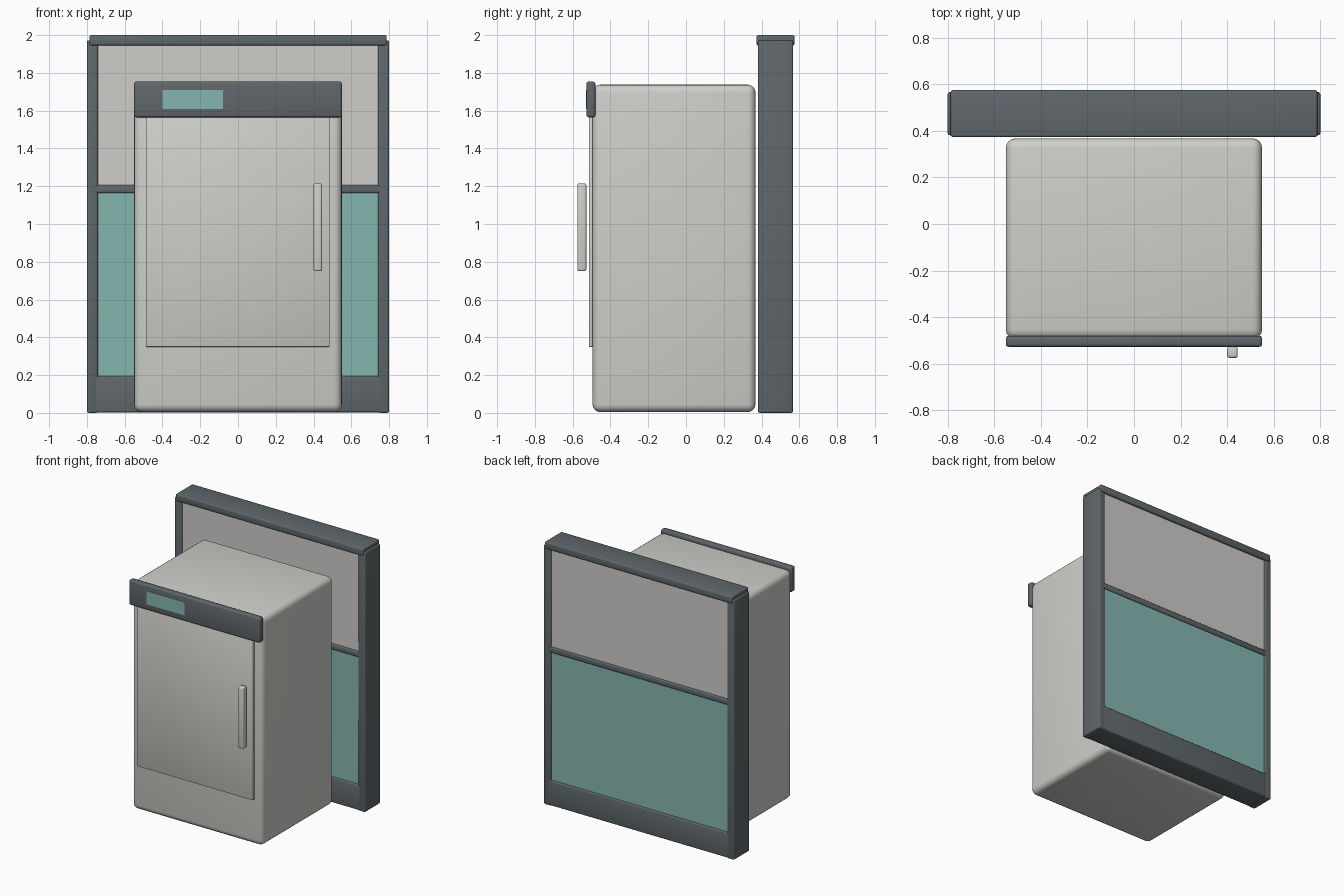
import bpy, math

if "Cube" in bpy.data.objects:
    bpy.data.objects.remove(bpy.data.objects["Cube"])


def mat(name, r, g, b):
    m = bpy.data.materials.new(name)
    m.diffuse_color = (r, g, b, 1)
    m.use_nodes = True
    m.node_tree.nodes["Principled BSDF"].inputs["Base Color"].default_value = m.diffuse_color
    return m


SHELL = mat("light grey enamel", 0.62, 0.63, 0.59)
PANEL = mat("warm grey panel", 0.62, 0.61, 0.585)
DARK = mat("dark slate trim", 0.115, 0.135, 0.145)
TEAL = mat("teal glass", 0.235, 0.47, 0.435)


def box(name, m, x, y, z, bevel=0.0, seg=3):
    """Box from (min, max) ranges, with optional rounded edges."""
    lo, hi = zip(x, y, z)
    bpy.ops.mesh.primitive_cube_add(size=1, location=[(a + b) / 2 for a, b in zip(lo, hi)])
    ob = bpy.context.object
    ob.name = name
    ob.scale = [b - a for a, b in zip(lo, hi)]
    bpy.ops.object.transform_apply(location=False, rotation=False, scale=True)
    ob.data.materials.append(m)
    if bevel:
        b = ob.modifiers.new("round edges", "BEVEL")
        b.width, b.segments = bevel, seg
        bpy.ops.object.modifier_apply(modifier=b.name)
        bpy.ops.object.shade_smooth_by_angle(angle=math.radians(35))
    return ob


# Appliance body
box("body", SHELL, (-0.55, 0.55), (-0.495, 0.368), (0.004, 1.738), 0.042, 4)
box("door", SHELL, (-0.487, 0.485), (-0.514, -0.48), (0.35, 1.60), 0.004, 2)
box("handle", SHELL, (0.40, 0.445), (-0.575, -0.528), (0.75, 1.215), 0.01)
box("control_panel", DARK, (-0.55, 0.55), (-0.527, -0.48), (1.565, 1.754), 0.012)
box("display", TEAL, (-0.40, -0.08), (-0.529, -0.522), (1.61, 1.71))

# Frame standing behind the appliance
for side, s in (("left", -1), ("right", 1)):
    box(side + "_post", DARK, sorted((s * 0.80, s * 0.742)), (0.381, 0.567), (0, 1.972), 0.01)
box("top_rail", DARK, (-0.787, 0.787), (0.373, 0.575), (1.945, 2.0), 0.01)
box("middle_rail", DARK, (-0.77, 0.77), (0.381, 0.567), (1.163, 1.207), 0.01)
box("bottom_rail", DARK, (-0.77, 0.77), (0.381, 0.567), (0.003, 0.195), 0.01)

# Infill panels, nearly flush with the frame
box("upper_panel", PANEL, (-0.76, 0.76), (0.392, 0.556), (1.19, 1.96))
box("lower_panel", TEAL, (-0.76, 0.76), (0.392, 0.556), (0.18, 1.18))
